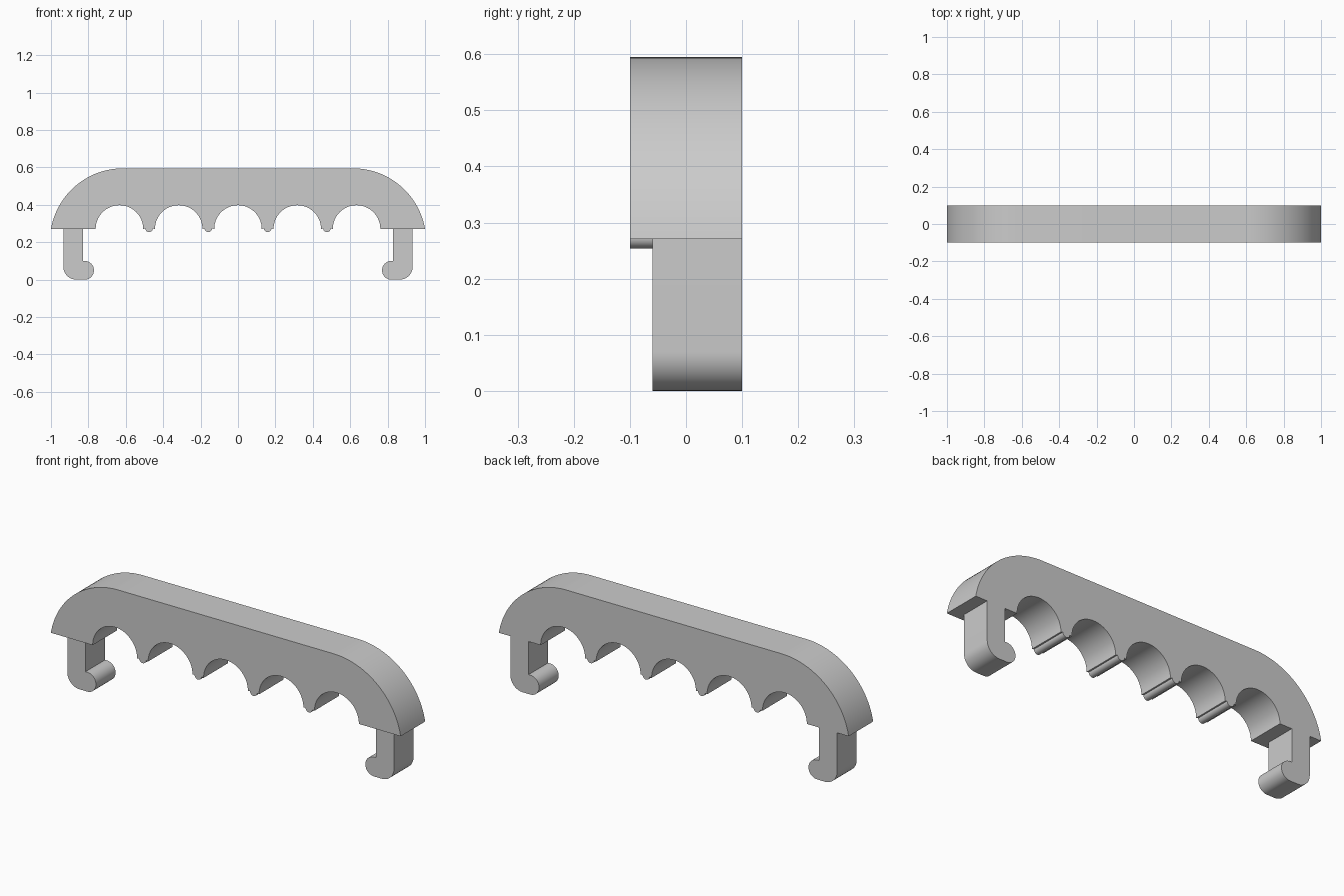
import bpy, bmesh, math

if "Cube" in bpy.data.objects:
    bpy.data.objects.remove(bpy.data.objects["Cube"])

BASE, TOP = 0.271, 0.595          # underside and top of the grip
FRONT, BACK, HOOK_FRONT = -0.1, 0.1, -0.06

grey = bpy.data.materials.new("light grey plastic")
grey.diffuse_color = (0.6, 0.6, 0.6, 1)
grey.use_nodes = True
grey.node_tree.nodes["Principled BSDF"].inputs["Base Color"].default_value = grey.diffuse_color


def arc(cx, cz, r, a0, a1, n):
    """Points on a circle in the xz plane, angles in degrees."""
    angles = [math.radians(a0 + (a1 - a0) * i / n) for i in range(n + 1)]
    return [(cx + r * math.cos(a), cz + r * math.sin(a)) for a in angles]


def extrude(name, outline, y0, y1):
    """Solid made by sweeping an xz outline from y0 to y1."""
    bm = bmesh.new()
    face = bm.faces.new([bm.verts.new((x, y0, z)) for x, z in outline])
    new = bmesh.ops.extrude_face_region(bm, geom=[face])["geom"]
    verts = [v for v in new if isinstance(v, bmesh.types.BMVert)]
    bmesh.ops.translate(bm, verts=verts, vec=(0, y1 - y0, 0))
    bmesh.ops.recalc_face_normals(bm, faces=bm.faces)
    mesh = bpy.data.meshes.new(name)
    bm.to_mesh(mesh)
    bm.free()
    mesh.materials.append(grey)
    obj = bpy.data.objects.new(name, mesh)
    bpy.context.collection.objects.link(obj)
    return obj


# Grip outline: finger scallops with small round ridges between them
STEP, R, NUB = 0.317, 0.127, 0.02
outline = []
for i in range(-2, 3):
    outline += arc(i * STEP, BASE, R, 180, 0, 28)
    if i < 2:
        outline += arc((i + 0.5) * STEP, BASE + 0.003, NUB, 180, 360, 12)

# Rounded shoulders, meeting the flat top tangentially
sx, rise = 0.615, TOP - BASE
sr = ((1 - sx) ** 2 + rise ** 2) / (2 * rise)
sz = TOP - sr
low = math.degrees(math.asin((BASE - sz) / sr))
right = arc(sx, sz, sr, low, 90, 28)
outline += right + [(-x, z) for x, z in reversed(right)]
grip = extrude("carrying_handle", outline, FRONT, BACK)

# Hook outline: straight stem, rounded heel and round tip
hook = [(0.83, BASE + 0.04), (0.83, 0.1)]
hook += arc(0.82, 0.05, 0.05, 90, 270, 20)
hook += arc(0.864, 0.07, 0.07, 270, 360, 12)
hook += [(0.934, BASE + 0.04)]

# Fuse both hooks into the grip, flush with its back
bpy.context.view_layer.objects.active = grip
for side in (-1, 1):
    part = extrude("hook", [(side * x, z) for x, z in hook], HOOK_FRONT, BACK)
    mod = grip.modifiers.new("join hook", "BOOLEAN")
    mod.operation, mod.solver, mod.object = "UNION", "EXACT", part
    bpy.ops.object.modifier_apply(modifier=mod.name)
    bpy.data.objects.remove(part)

grip.select_set(True)
bpy.ops.object.shade_smooth_by_angle(angle=math.radians(30))
